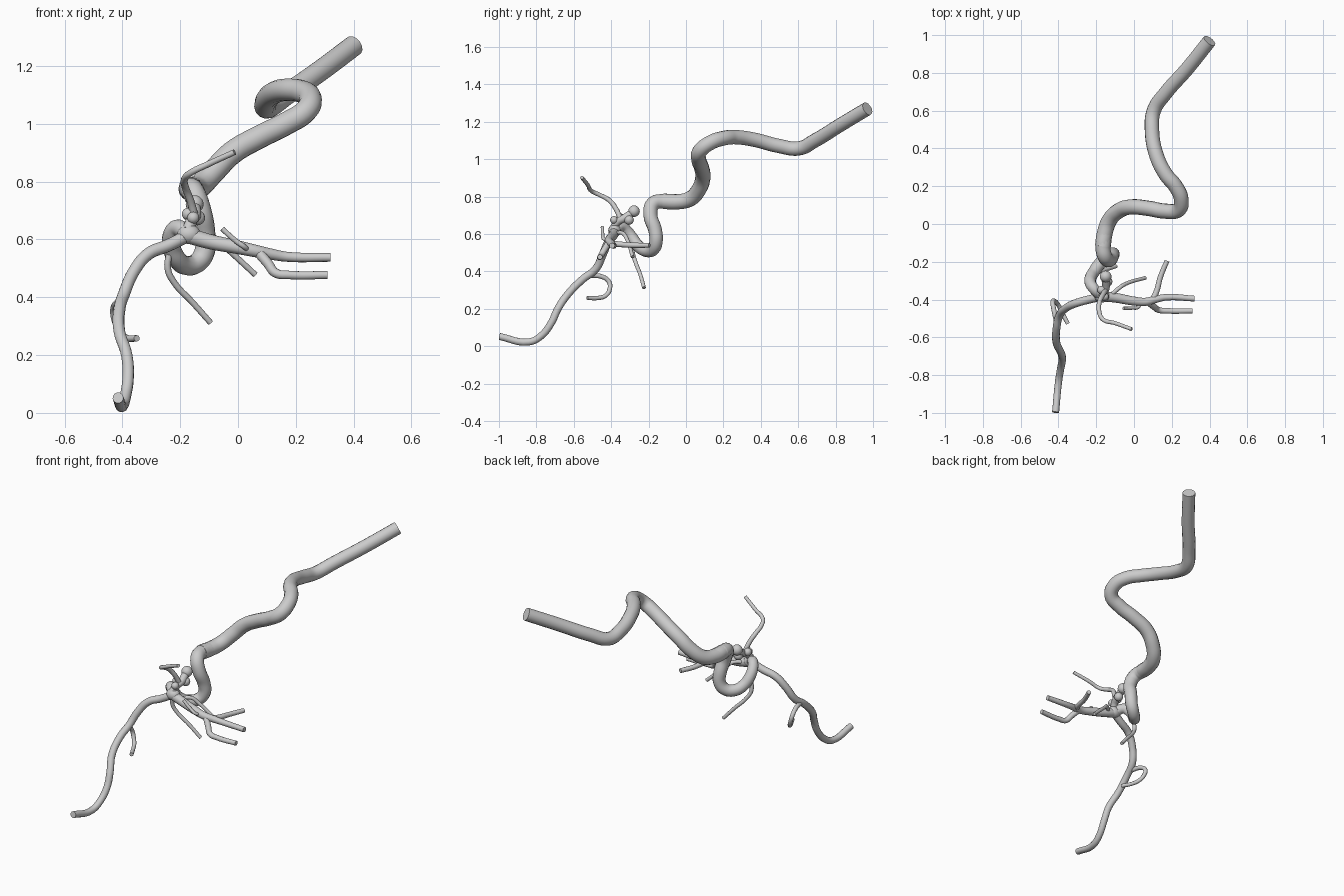
import bpy


def finish(obj):
    bpy.ops.object.select_all(action='DESELECT')
    obj.select_set(True)
    bpy.context.view_layer.objects.active = obj
    bpy.ops.object.shade_smooth_by_angle(angle=0.7)


def vessel(name, points, r0, r1=None, sides=4):
    """Round capped tube through the points, tapering from r0 to r1."""
    r1 = r0 if r1 is None else r1
    cu = bpy.data.curves.new(name, 'CURVE')
    cu.dimensions = '3D'
    cu.resolution_u = 6
    cu.bevel_depth = 1.0
    cu.bevel_resolution = sides
    cu.use_fill_caps = True
    cu.twist_mode = 'MINIMUM'
    sp = cu.splines.new('BEZIER')
    sp.bezier_points.add(len(points) - 1)
    for i, (bp, p) in enumerate(zip(sp.bezier_points, points)):
        bp.co = p
        bp.handle_left_type = bp.handle_right_type = 'AUTO'
        bp.radius = r0 + (r1 - r0) * i / (len(points) - 1)
    tmp = bpy.data.objects.new(name + "_path", cu)
    bpy.context.collection.objects.link(tmp)
    dg = bpy.context.evaluated_depsgraph_get()
    me = bpy.data.meshes.new_from_object(tmp.evaluated_get(dg))
    bpy.data.objects.remove(tmp)
    obj = bpy.data.objects.new(name, me)
    bpy.context.collection.objects.link(obj)
    finish(obj)


def bulge(name, loc, r, scale=(1, 1, 1)):
    bpy.ops.mesh.primitive_uv_sphere_add(segments=16, ring_count=10, radius=r, location=loc)
    obj = bpy.context.object
    obj.name = name
    obj.scale = scale
    finish(obj)


# main winding artery, from the long straight end down to the bend
vessel("main_artery", [
    (.40, .97, 1.27), (.28, .82, 1.18), (.165, .69, 1.10), (.105, .60, 1.057),
    (.095, .50, 1.07), (.12, .36, 1.105), (.17, .26, 1.118), (.22, .20, 1.112),
    (.25, .13, 1.088), (.235, .075, 1.045), (.165, .068, 1.0), (.075, .083, .955),
    (-.02, .09, .90), (-.08, .07, .84), (-.13, .02, .787), (-.155, -.05, .772),
    (-.165, -.12, .775)], .037, .042, 5)

# tight looping bend towards the fork
vessel("looping_bend", [
    (-.155, -.05, .772), (-.165, -.12, .775), (-.153, -.175, .762), (-.13, -.19, .70),
    (-.115, -.165, .62), (-.115, -.16, .56), (-.14, -.175, .52), (-.18, -.21, .51),
    (-.213, -.255, .535), (-.23, -.285, .575), (-.23, -.315, .615),
    (-.21, -.345, .64), (-.175, -.38, .62)], .041, .028, 5)

# fork body
bulge("fork", (-.17, -.382, .618), .034, (1.2, 1, 1))

# side artery with three stubs
vessel("side_artery", [
    (-.175, -.382, .615), (-.10, -.39, .593), (0, -.408, .573), (.06, -.412, .56),
    (.11, -.40, .55), (.17, -.388, .54), (.32, -.395, .538)], .028, .015)
vessel("lower_stub", [
    (.07, -.41, .557), (.105, -.437, .515), (.13, -.455, .484), (.18, -.46, .477),
    (.31, -.46, .477)], .018, .014)
vessel("rear_stub", [
    (.10, -.40, .55), (.12, -.355, .545), (.14, -.28, .54), (.175, -.195, .54)], .016, .013)
vessel("front_twig", [
    (.03, -.41, .567), (.025, -.438, .572), (-.01, -.445, .597), (-.055, -.447, .637)], .009)
vessel("rear_twig", [
    (-.13, -.385, .60), (-.08, -.34, .605), (-.04, -.315, .57), (.06, -.285, .478)], .011, .010)

# long descending branch and its hook
vessel("descending_branch", [
    (-.17, -.385, .615), (-.24, -.40, .58), (-.31, -.42, .55), (-.36, -.445, .49),
    (-.395, -.485, .41), (-.41, -.55, .36), (-.41, -.63, .28), (-.385, -.685, .20),
    (-.38, -.72, .125), (-.39, -.775, .055), (-.40, -.84, .023), (-.415, -.997, .052)],
    .022, .019)
vessel("hook_branch", [
    (-.41, -.52, .378), (-.425, -.45, .372), (-.43, -.412, .345), (-.42, -.408, .305),
    (-.40, -.43, .27), (-.38, -.47, .258), (-.35, -.528, .258)], .013, .011)

# small branch under the bend
vessel("lower_twig", [
    (-.232, -.29, .57), (-.243, -.285, .50), (-.22, -.27, .45), (-.16, -.245, .385),
    (-.095, -.224, .312)], .012, .010)

# knobbly stem and the thin rising branch
vessel("knobbly_stem", [
    (-.175, -.39, .63), (-.16, -.365, .665), (-.148, -.33, .685), (-.15, -.30, .705),
    (-.15, -.275, .72)], .02, .022)
for i, (loc, r) in enumerate([((-.15, -.278, .722), .031), ((-.14, -.305, .675), .026),
                              ((-.172, -.35, .688), .022), ((-.155, -.385, .675), .021)]):
    bulge("knob_%d" % (i + 1), loc, r)
vessel("rising_branch", [
    (-.15, -.35, .68), (-.165, -.375, .735), (-.182, -.41, .78), (-.185, -.46, .808),
    (-.165, -.505, .83), (-.10, -.525, .862), (-.012, -.557, .902)], .014, .010)
